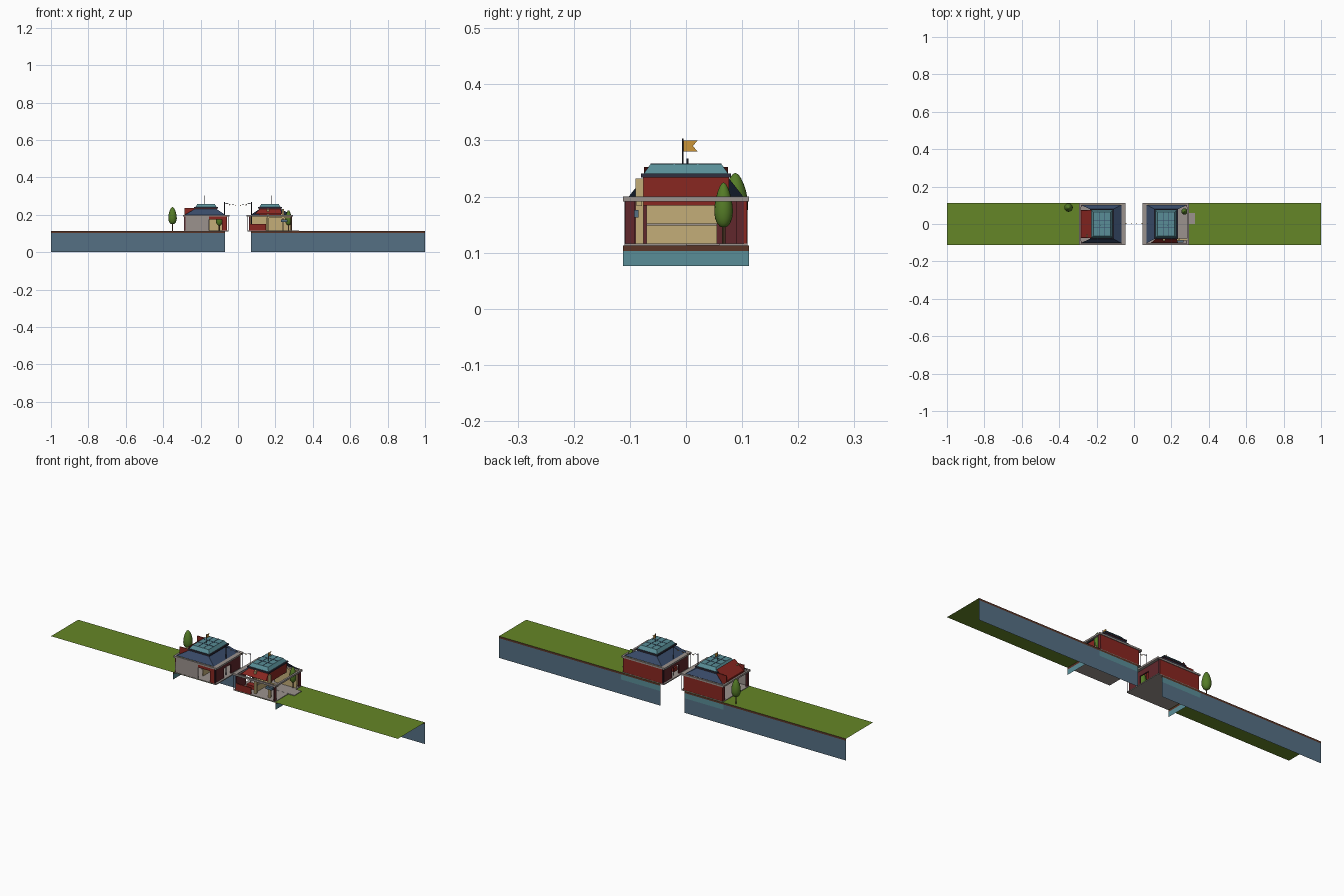
import bpy, bmesh, math
from mathutils import Vector

if "Cube" in bpy.data.objects:
    bpy.data.objects.remove(bpy.data.objects["Cube"])

MATS = {}
def mat(name, r, g, b):
    m = bpy.data.materials.new(name)
    m.diffuse_color = (r, g, b, 1)
    m.use_nodes = True
    m.node_tree.nodes["Principled BSDF"].inputs["Base Color"].default_value = m.diffuse_color
    MATS[name] = m
mat("grass", .13, .24, .02)
mat("soil", .10, .035, .02)
mat("stone_blue", .09, .16, .23)
mat("teal", .10, .27, .31)
mat("red", .25, .02, .015)
mat("dark_red", .12, .02, .025)
mat("cream", .55, .42, .19)
mat("slate", .04, .07, .14)
mat("trim", .33, .29, .27)
mat("dark", .03, .03, .05)
mat("gold", .6, .3, .04)
mat("leaf", .09, .2, .02)
mat("bark", .12, .06, .03)

def mesh(name, verts, faces, m):
    me = bpy.data.meshes.new(name)
    me.from_pydata(verts, [], faces)
    ob = bpy.data.objects.new(name, me)
    bpy.context.collection.objects.link(ob)
    me.materials.append(MATS[m])
    return ob

def frustum(name, lo, hi, z0, z1, m):
    """Tapered block: lo / hi are (x0, x1, y0, y1) at bottom / top."""
    v = []
    for (a, b, c, d), z in ((lo, z0), (hi, z1)):
        v += [(a, c, z), (b, c, z), (b, d, z), (a, d, z)]
    return mesh(name, v, [(3, 2, 1, 0), (4, 5, 6, 7), (0, 1, 5, 4), (1, 2, 6, 5),
                          (2, 3, 7, 6), (3, 0, 4, 7)], m)

def box(name, x0, x1, y0, y1, z0, z1, m):
    x0, x1 = min(x0, x1), max(x0, x1)
    r = (x0, x1, y0, y1)
    return frustum(name, r, r, z0, z1, m)

def rod(name, p, q, r, m, n=8):
    p, q = Vector(p), Vector(q)
    bpy.ops.mesh.primitive_cylinder_add(vertices=n, radius=r, depth=(q - p).length, location=(p + q) / 2)
    ob = bpy.context.object
    ob.name = name
    ob.rotation_euler = (q - p).to_track_quat('Z', 'Y').to_euler()
    ob.data.materials.append(MATS[m])

def tree(x, y, z0, z1, r):
    base = z0 + (z1 - z0) * .28
    rod("tree_trunk", (x, y, z0), (x, y, base + .02), .003, "bark")
    bpy.ops.mesh.primitive_uv_sphere_add(segments=16, ring_count=10, radius=1,
                                         location=(x, y, (base + z1) / 2))
    ob = bpy.context.object
    ob.name = "tree_crown"
    ob.scale = (r, r, (z1 - base) / 2)
    for v in ob.data.vertices:      # fuller below, pointed on top
        f = 1 - .3 * v.co.z
        v.co.x *= f
        v.co.y *= f
    ob.data.materials.append(MATS["leaf"])
    bpy.ops.object.shade_smooth_by_angle()

G, W, H = .113, .112, .20   # ground level, half depth, eaves height

for s, side in ((-1, "left"), (1, "right")):
    X = lambda a: s * a
    def b(name, x0, x1, y0, y1, z0, z1, m):
        return box(side + "_" + name, X(x0), X(x1), y0, y1, z0, z1, m)
    def sheet(name, pts, m):
        mesh(side + "_" + name, [(X(p[0]), p[1], p[2]) for p in pts], [(0, 1, 2, 3)], m)
    # open ground sheet with a retaining wall along the back
    sheet("lawn", [(.07, -W, G), (1, -W, G), (1, W, G), (.07, W, G)], "grass")
    sheet("back_wall", [(.07, W, 0), (1, W, 0), (1, W, .103), (.07, W, .103)], "stone_blue")
    sheet("soil_edge", [(.07, W, .103), (1, W, .103), (1, W, G), (.07, W, G)], "soil")
    # foundation skirt
    sheet("foundation_back", [(.07, W + .0005, .076), (.295, W + .0005, .076),
                              (.295, W + .0005, .103), (.07, W + .0005, .103)], "teal")
    sheet("foundation_end", [(.295, -W, .076), (.295, W, .076), (.295, W, .103), (.295, -W, .103)], "teal")
    sheet("soil_end", [(.295, -W, .103), (.295, W, .103), (.295, W, G), (.295, -W, G)], "soil")
    # floor, walls with cream lining
    b("floor", .05, .29, -.11, .11, G - .002, G + .003, "trim")
    b("rear_wall", .062, .288, .103, .109, G, .192, "red")
    b("rear_lining", .068, .285, .1005, .103, G, .192, "cream")
    b("street_wall_front", .06, .066, -.108, -.03, G, .192, "dark_red")
    b("street_wall_back", .06, .066, .03, .108, G, .192, "dark_red")
    b("street_lintel", .06, .066, -.03, .03, .165, .192, "dark_red")
    for y0, y1 in ((-.109, -.092), (.09, .109)):
        b("end_pier", .28, .287, y0, y1, G, .192, "dark_red")
    b("partition", .152, .157, -.07, .055, G, .185, "cream")
    b("partition_rail", .157, .160, -.07, .055, .148, .152, "trim")
    # eaves frame
    b("eaves_street", .046, .068, -W, W, .191, H, "trim")
    b("eaves_end", .284, .294, -W, W, .191, H, "trim")
    for y in (-W, W - .009):
        b("eaves_long", .068, .284, y, y + .009, .191, H, "trim")
    # slate skirt, slopes on the street side, back and front
    lo, hi = (.068, .102), (.118, .076)
    xo = .285
    sheet("skirt_street", [(.068, -.102, H), (.068, .102, H), (.118, .076, .233), (.118, -.076, .233)], "slate")
    sheet("skirt_back", [(.068, .102, H), (xo, .102, H), (.228, .076, .233), (.118, .076, .233)], "slate")
    if s < 0:
        sheet("skirt_front", [(.068, -.102, H), (xo, -.102, H), (.228, -.076, .233), (.118, -.076, .233)], "slate")
    # red attic band and glazed cap
    for y in (-.077, .073):
        b("attic_side", .113, .230, y, y + .004, .19, .234, "red")
    for x in (.113, .226):
        b("attic_face", x, x + .004, -.077, .077, .184 if x > .2 else .21, .234, "red")
    b("cap_cornice", .108, .234, -.08, .08, .234, .241, "dark")
    xs = sorted((X(.114), X(.228)))
    xt = sorted((X(.125), X(.217)))
    frustum(side + "_glass_cap", (xs[0], xs[1], -.075, .075), (xt[0], xt[1], -.063, .063), .241, .258, "teal")
    for i in range(1, 3):           # glazing bars
        x = .125 + .092 * i / 3
        b("glazing_bar", x - .001, x + .001, -.063, .063, .257, .2592, "slate")
        y = -.063 + .126 * i / 3
        b("glazing_bar", .125, .217, y - .001, y + .001, .257, .2592, "slate")
    # flag on the roof
    px = .178
    rod(side + "_flag_pole", (X(px), -.006, .257), (X(px), -.006, .303), .0013, "dark")
    mesh(side + "_flag", [(X(px), -.006, .28), (X(px), .021, .28), (X(px), .012, .29),
                          (X(px), .021, .30), (X(px), -.006, .30)], [(0, 1, 2, 3, 4)], "gold")
    # street lamp pole
    rod(side + "_lamp_pole", (X(.072), .003, G), (X(.072), .003, .268), .0018, "dark")
    rod(side + "_lamp_arm", (X(.072), .003, .262), (X(.052), .003, .262), .001, "dark")
    for y in (-.108, .108):
        rod(side + "_street_post", (X(.052), y, G), (X(.052), y, .192), .0015, "dark")

# left house: closed front and tall red gable on the outer end
box("left_front_grey", -.288, -.155, -.109, -.103, G, .192, "trim")
box("left_front_red", -.085, -.062, -.109, -.103, G, .192, "red")
box("left_front_lintel", -.155, -.085, -.109, -.103, .175, .192, "red")
mesh("left_gable_roof", [(-.285, -.075, .205), (-.285, .075, .205), (-.228, .075, .253), (-.228, -.075, .253)],
     [(0, 1, 2, 3)], "red")
box("left_gable_face", -.285, -.281, -.075, .075, .185, .207, "red")
for y in (-.075, .071):
    box("left_gable_side", -.285, -.228, y, y + .004, .19, .236, "red")
box("left_chimney", -.255, -.243, -.07, -.055, G, .235, "cream")

# right house: open front corner with cream posts and beams
box("right_front_red", .062, .15, -.109, -.103, G, .15, "red")
mesh("right_gable_wall", [(.16, .07, G), (.288, .07, G), (.288, .07, .185), (.225, .07, .212), (.16, .07, .185)],
     [(0, 1, 2, 3, 4)], "cream")
mesh("right_front_roof", [(.09, -.102, .205), (.235, -.102, .205), (.228, -.076, .233), (.118, -.076, .233)],
     [(0, 1, 2, 3)], "red")
for x in (.155, .235):
    box("right_post", x, x + .012, -.09, -.076, G, .232, "cream")
box("right_beam", .155, .287, -.088, -.078, .183, .192, "cream")
box("right_bench", .09, .145, -.06, -.03, G, .135, "red")
box("right_awning", .23, .265, -.1, -.085, .163, .176, "stone_blue")
box("right_patio", .22, .325, 0, .06, G, G + .0035, "trim")

# trees
tree(-.35, .088, G, .242, .022)
tree(-.10, -.06, G, .215, .017)
tree(.27, .067, G, .225, .016)

# string of lights across the gap
pts = [(-.072 + .144 * i / 10, .003, .262 - .010 * math.sin(math.pi * i / 10)) for i in range(11)]
for i in range(10):
    rod("light_wire", pts[i], pts[i + 1], .0007, "dark", 5)
for p in pts[2:9:2]:
    bpy.ops.mesh.primitive_ico_sphere_add(subdivisions=1, radius=.003, location=(p[0], p[1], p[2] - .003))
    bpy.context.object.name = "string_light"
    bpy.context.object.data.materials.append(MATS["gold"])
